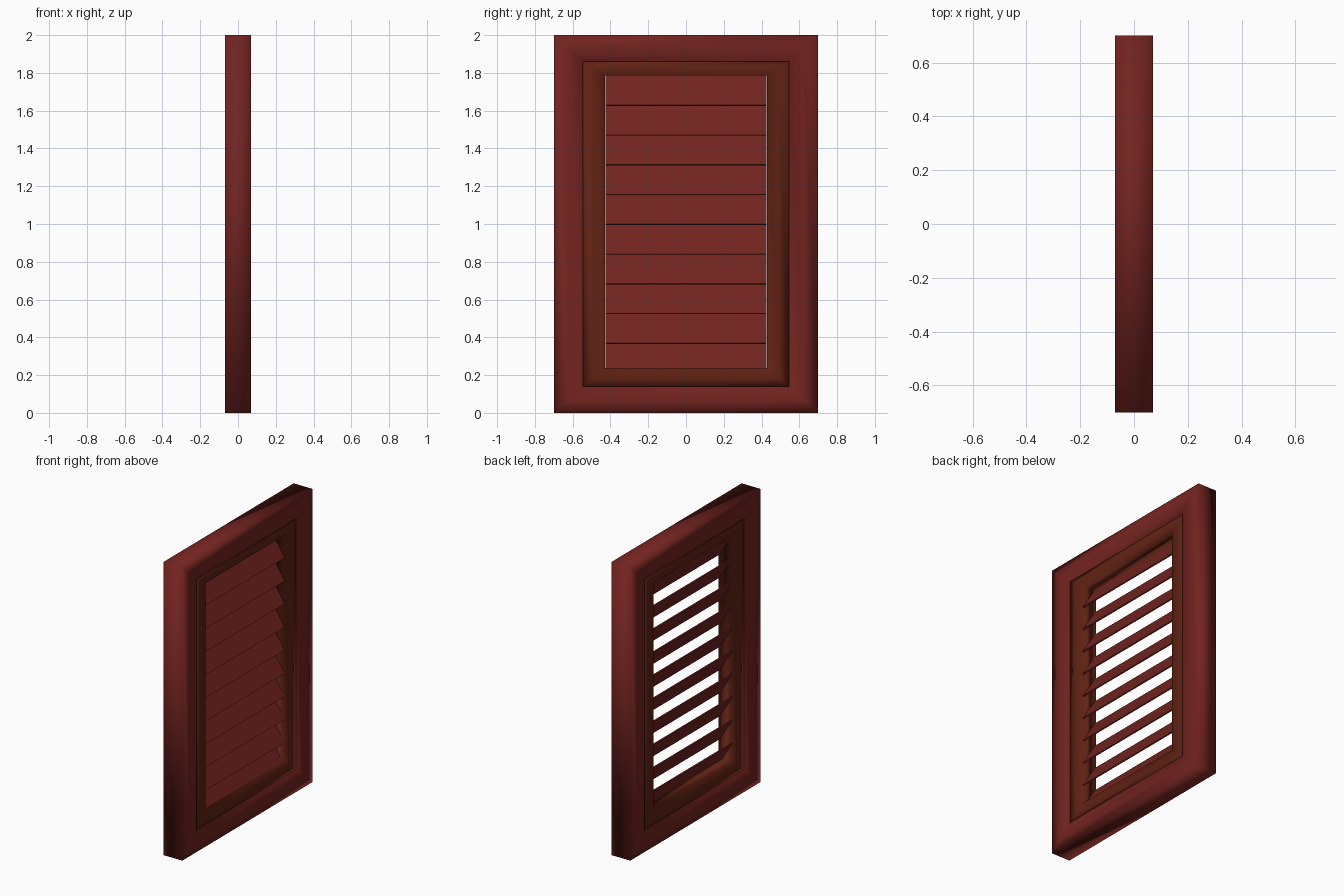
import bpy, bmesh
from mathutils import Vector, Matrix

if "Cube" in bpy.data.objects:
    bpy.data.objects.remove(bpy.data.objects["Cube"])


def material(name, rgb):
    m = bpy.data.materials.new(name)
    m.diffuse_color = (*rgb, 1)
    m.use_nodes = True
    m.node_tree.nodes["Principled BSDF"].inputs["Base Color"].default_value = m.diffuse_color
    return m


red = material("red_paint", (0.17, 0.017, 0.014))
brown = material("brown_paint", (0.12, 0.016, 0.007))


def finish(name, bm, mat, smooth):
    bmesh.ops.recalc_face_normals(bm, faces=bm.faces[:])
    me = bpy.data.meshes.new(name)
    bm.to_mesh(me)
    bm.free()
    me.materials.append(mat)
    for p in me.polygons:
        p.use_smooth = smooth
    ob = bpy.data.objects.new(name, me)
    bpy.context.collection.objects.link(ob)
    return ob


def ring_frame(name, outer, inner, profile, mat):
    """Sweep a closed (u, x) profile around a mitred rectangle, u=0 outer, u=1 inner.
    outer / inner = (half width, bottom z, top z)."""
    bm = bmesh.new()
    loops = []
    for sy, top in ((-1, 0), (1, 0), (1, 1), (-1, 1)):
        loop = []
        for u, x in profile:
            y = outer[0] + (inner[0] - outer[0]) * u
            z = outer[1 + top] + (inner[1 + top] - outer[1 + top]) * u
            loop.append(bm.verts.new((x, sy * y, z)))
        loops.append(loop)
    n = len(profile)
    for i in range(4):
        a, b = loops[i], loops[(i + 1) % 4]
        for j in range(n):
            k = (j + 1) % n
            bm.faces.new((a[j], b[j], b[k], a[k]))
    return finish(name, bm, mat, True)


# Outer frame, softly shaded across a middle edge loop
OUT, MID, IN = (0.70, 0.0, 2.0), (0.545, 0.14, 1.86), (0.43, 0.237, 1.785)
D = 0.07
ring_frame("outer_frame", OUT, MID,
           [(0, -D), (0, D), (0.5, D), (1, D), (1, -D), (0.5, -D)], red)

# Recessed inner frame
D = 0.055
ring_frame("inner_frame", MID, IN,
           [(0, -D), (0, D), (0.5, D), (1, D), (1, -D), (0.5, -D)], brown)

# Tilted louvre slats: high at the back (-x), low at the front (+x)
PITCH, DEPTH, THICK, HALF = 0.1575, 0.10, 0.008, 0.426
along = Vector((DEPTH, 0, -PITCH))
normal = Vector((PITCH, 0, DEPTH)).normalized()
basis = Matrix((along.normalized(), (0, 1, 0), normal)).transposed().to_4x4()
size = Matrix.Diagonal((along.length, 2 * HALF, THICK, 1))
for i in range(10):
    bm = bmesh.new()
    centre = Matrix.Translation((0, 0, 1.706 - i * PITCH))
    bmesh.ops.create_cube(bm, size=1, matrix=centre @ basis @ size)
    finish(f"slat_{i + 1}", bm, red, False)
